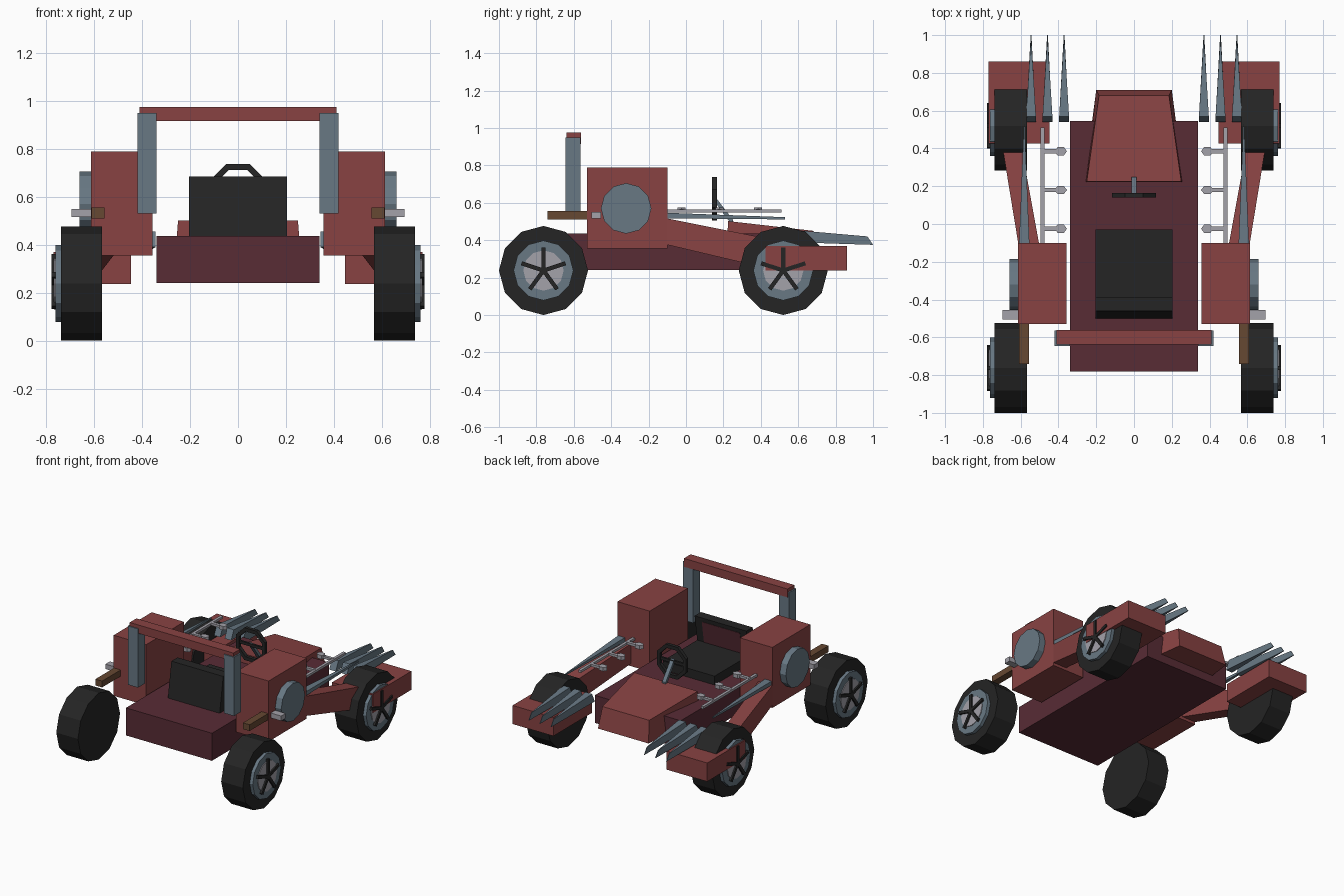
import bpy, bmesh, math
from mathutils import Matrix, Vector

if "Cube" in bpy.data.objects:
    bpy.data.objects.remove(bpy.data.objects["Cube"])


def mat(name, r, g, b):
    m = bpy.data.materials.new(name)
    m.diffuse_color = (r, g, b, 1)
    m.use_nodes = True
    m.node_tree.nodes["Principled BSDF"].inputs["Base Color"].default_value = m.diffuse_color
    return m


RED = mat("red paint", .246, .055, .055)
MAROON = mat("maroon paint", .098, .025, .036)
STEEL = mat("blue steel", .138, .188, .231)
BLACK = mat("black rubber", .018, .018, .018)
GREY = mat("light grey metal", .37, .36, .40)
BROWN = mat("brown pipe", .133, .065, .032)


def finish(name, bm, m):
    bmesh.ops.recalc_face_normals(bm, faces=bm.faces)
    me = bpy.data.meshes.new(name)
    bm.to_mesh(me)
    bm.free()
    me.materials.append(m)
    ob = bpy.data.objects.new(name, me)
    bpy.context.collection.objects.link(ob)
    return ob


def loft(name, a, b, m):
    """Solid between two matching point loops."""
    bm = bmesh.new()
    va = [bm.verts.new(p) for p in a]
    vb = [bm.verts.new(p) for p in b]
    n = len(a)
    bm.faces.new(va)
    bm.faces.new(vb)
    for i in range(n):
        j = (i + 1) % n
        bm.faces.new((va[i], va[j], vb[j], vb[i]))
    return finish(name, bm, m)


def rect(x0, x1, y, z0, z1, lean=0):
    """Rectangle across x and z; lean shifts the top edge along y."""
    return [(x0, y, z0), (x1, y, z0), (x1, y + lean, z1), (x0, y + lean, z1)]


def box(name, x0, x1, y0, y1, z0, z1, m, lean=0):
    return loft(name, rect(x0, x1, y0, z0, z1, lean), rect(x0, x1, y1, z0, z1, lean), m)


def disc(name, x0, x1, y, z, r, m, n=12):
    """Cylinder along x with a corner pointing up."""
    loops = [[(x, y + r * math.sin(i * math.tau / n), z + r * math.cos(i * math.tau / n))
              for i in range(n)] for x in (x0, x1)]
    return loft(name, loops[0], loops[1], m)


def spike(name, x, w, y0, y1, top0, top1, h0, h1, m, cut=0.0):
    """Blade that narrows to an upright edge at y1."""
    a = [(x - w, y0, top0 - h0), (x + w, y0, top0 - h0),
         (x + w, y0 + cut, top0), (x - w, y0 + cut, top0)]
    t = .002
    b = [(x - t, y1, top1 - h1), (x + t, y1, top1 - h1),
         (x + t, y1 - cut, top1), (x - t, y1 - cut, top1)]
    return loft(name, a, b, m)


# Body and nose
box("body_tub", -.34, .34, -.78, .545, .24, .437, MAROON)
loft("hood",
     [(-.265, .215, .30), (.265, .215, .30), (.25, .225, .502), (-.25, .225, .502)],
     [(-.20, .71, .30), (.20, .71, .30), (.185, .68, .45), (-.185, .68, .45)], RED)

# Seat
box("seat_cushion", -.205, .205, -.43, -.03, .43, .50, BLACK)
box("seat_back", -.205, .205, -.50, -.43, .437, .685, BLACK, lean=.04)
box("seat_back_panel", -.15, .15, -.425, -.417, .50, .655, MAROON, lean=.025)

# Steering wheel: eight-sided ring, crossbar and column
bm = bmesh.new()
rows = []
for i in range(8):
    a = (i + .5) * math.tau / 8
    rows.append([bm.verts.new((r * math.sin(a), y, .622 + r * math.cos(a)))
                 for r, y in ((.125, .14), (.125, .165), (.098, .165), (.098, .14))])
for i in range(8):
    p, q = rows[i], rows[(i + 1) % 8]
    for k in range(4):
        l = (k + 1) % 4
        bm.faces.new((p[k], p[l], q[l], q[k]))
finish("steering_wheel", bm, BLACK)
box("steering_crossbar", -.10, .10, .145, .16, .612, .632, BLACK)
loft("steering_column", rect(-.014, .014, .15, .61, .64), rect(-.014, .014, .25, .475, .51), STEEL)

# Roll bar
box("roll_bar", -.41, .41, -.638, -.562, .915, .975, RED)

for s, side in ((1, "right"), (-1, "left")):
    def sbox(name, x0, x1, *rest):
        return box(f"{side}_{name}", s * x0, s * x1, *rest)

    sbox("roll_bar_post", .34, .42, -.645, -.565, .53, .95, STEEL)

    # Side engine with intake disc, pipe and bolt
    sbox("engine_box", .357, .613, -.53, -.10, .355, .788, RED)
    disc(f"{side}_intake", s * .60, s * .66, -.32, .57, .135, STEEL)
    sbox("exhaust_pipe", .557, .61, -.74, -.52, .51, .555, BROWN)
    sbox("side_bolt", .60, .695, -.505, -.455, .515, .55, GREY)

    # Arm to the front fender
    loft(f"{side}_front_arm", rect(s * .50, s * .61, -.12, .38, .52),
         rect(s * .60, s * .70, .43, .25, .41), RED)
    sbox("front_fender", .447, .77, .425, .86, .237, .37, RED)

    # Blades
    for k, x in enumerate((.37, .458, .545)):
        spike(f"{side}_front_blade_{k + 1}", s * x, .026, .54, 1.0, .455, .42, .065, .045, STEEL, .03)
    spike(f"{side}_side_blade", s * .581, .028, -.12, .53, .547, .523, .03, .012, STEEL)

    # Thin rail with hexagonal-headed stubs
    sbox("rail", .475, .495, -.11, .51, .548, .565, GREY)
    for k, y in enumerate((.385, .18, -.025)):
        sbox(f"rail_stub_{k + 1}", .40, .485, y - .011, y + .011, .55, .567, GREY)
        hexa = [[(s * (.388 + .033 * math.cos(i * math.tau / 6)),
                  y + .025 * math.sin(i * math.tau / 6), z) for i in range(6)] for z in (.547, .574)]
        loft(f"{side}_rail_head_{k + 1}", hexa[0], hexa[1], GREY)

    # Wheels with rim, hub and five spokes
    for y, end in ((-.762, "fore"), (.52, "aft")):
        n = f"{side}_{end}"
        disc(n + "_tyre", s * .567, s * .738, y, .238, .238, BLACK)
        disc(n + "_rim", s * .73, s * .762, y, .238, .16, STEEL)
        disc(n + "_hub", s * .75, s * .767, y, .238, .108, GREY)
        bm = bmesh.new()
        for i in range(5):
            bmesh.ops.create_cube(bm, size=1, matrix=Matrix.Translation((s * .766, y, .238))
                                  @ Matrix.Rotation(i * math.tau / 5, 4, 'X')
                                  @ Matrix.Translation((0, 0, .062))
                                  @ Matrix.Diagonal((.024, .022, .124, 1)))
        finish(n + "_spokes", bm, BLACK)
